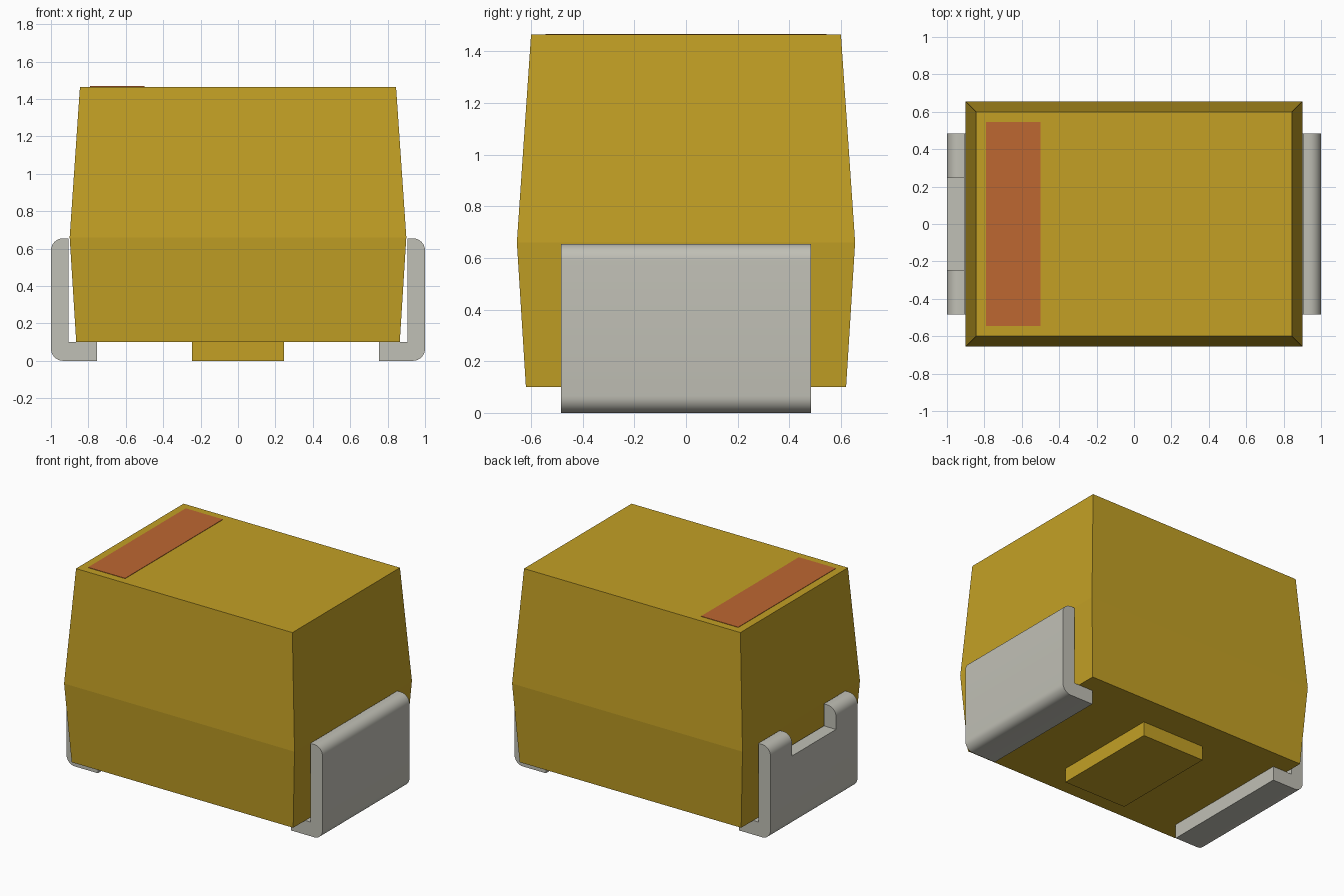
import bpy, bmesh, math

cube = bpy.data.objects.get("Cube")
if cube:
    bpy.data.objects.remove(cube, do_unlink=True)


def material(name, rgb):
    m = bpy.data.materials.new(name)
    m.use_nodes = True
    m.diffuse_color = (*rgb, 1)
    bsdf = m.node_tree.nodes["Principled BSDF"]
    bsdf.inputs["Base Color"].default_value = (*rgb, 1)
    bsdf.inputs["Roughness"].default_value = 0.6
    return m


GOLD = material("mustard resin", (0.546, 0.352, 0.0185))
RED = material("rust marking", (0.515, 0.136, 0.031))
METAL = material("tinned metal", (0.53, 0.525, 0.465))


def make_object(name, bm, mat):
    bmesh.ops.recalc_face_normals(bm, faces=bm.faces)
    mesh = bpy.data.meshes.new(name)
    bm.to_mesh(mesh)
    bm.free()
    obj = bpy.data.objects.new(name, mesh)
    bpy.context.collection.objects.link(obj)
    mesh.materials.append(mat)
    return obj


def loft(name, sections, mat):
    """Stack of centred rectangles: (half x, half y, z), offset by centre x."""
    bm = bmesh.new()
    rings = []
    for hx, hy, z, cx in sections:
        rings.append([bm.verts.new((cx + sx * hx, sy * hy, z))
                      for sx, sy in ((-1, -1), (1, -1), (1, 1), (-1, 1))])
    bm.faces.new(rings[0])
    bm.faces.new(rings[-1])
    for a, b in zip(rings, rings[1:]):
        for i in range(4):
            j = (i + 1) % 4
            bm.faces.new((a[i], a[j], b[j], b[i]))
    return make_object(name, bm, mat)


def activate(obj):
    bpy.ops.object.select_all(action='DESELECT')
    obj.select_set(True)
    bpy.context.view_layer.objects.active = obj


def terminal(name, side):
    """L-shaped strip with rounded outer corners, extruded along y."""
    r, steps, top, half = 0.065, 8, 0.655, 0.485
    pts = [(0.755, 0.1), (0.755, 0)]
    for cz, start in ((r, -90), (top - r, 0)):
        for i in range(steps + 1):
            a = math.radians(start + 90 * i / steps)
            pts.append((1 - r + r * math.cos(a), cz + r * math.sin(a)))
    pts += [(0.905, top), (0.905, 0.1)]
    bm = bmesh.new()
    face = bm.faces.new([bm.verts.new((side * x, -half, z)) for x, z in pts])
    out = bmesh.ops.extrude_face_region(bm, geom=[face])
    verts = [v for v in out["geom"] if isinstance(v, bmesh.types.BMVert)]
    bmesh.ops.translate(bm, verts=verts, vec=(0, 2 * half, 0))
    return make_object(name, bm, METAL)


# Moulded body, widest at the parting line, with a standoff pad below
loft("body", [(0.865, 0.62, 0.1, 0), (0.9, 0.655, 0.66, 0),
              (0.845, 0.60, 1.465, 0)], GOLD)
loft("base_pad", [(0.245, 0.39, 0, 0), (0.245, 0.39, 0.1, 0)], GOLD)

# Polarity stripe on the top
loft("polarity_stripe", [(0.145, 0.545, 1.464, -0.645),
                         (0.145, 0.545, 1.468, -0.645)], RED)

# Folded metal terminals; the one at -x is notched at the top
plain = terminal("plain_terminal", 1)
notched = terminal("notched_terminal", -1)
cutter = loft("notch_cutter", [(0.1, 0.245, 0.5, -0.95),
                               (0.1, 0.245, 0.8, -0.95)], METAL)
cutter.hide_render = True
mod = notched.modifiers.new("notch", 'BOOLEAN')
mod.operation = 'DIFFERENCE'
mod.solver = 'EXACT'
mod.object = cutter
activate(notched)
bpy.ops.object.modifier_apply(modifier=mod.name)
bpy.data.objects.remove(cutter, do_unlink=True)

for obj in (plain, notched):
    activate(obj)
    bpy.ops.object.shade_smooth_by_angle(angle=math.radians(30))
